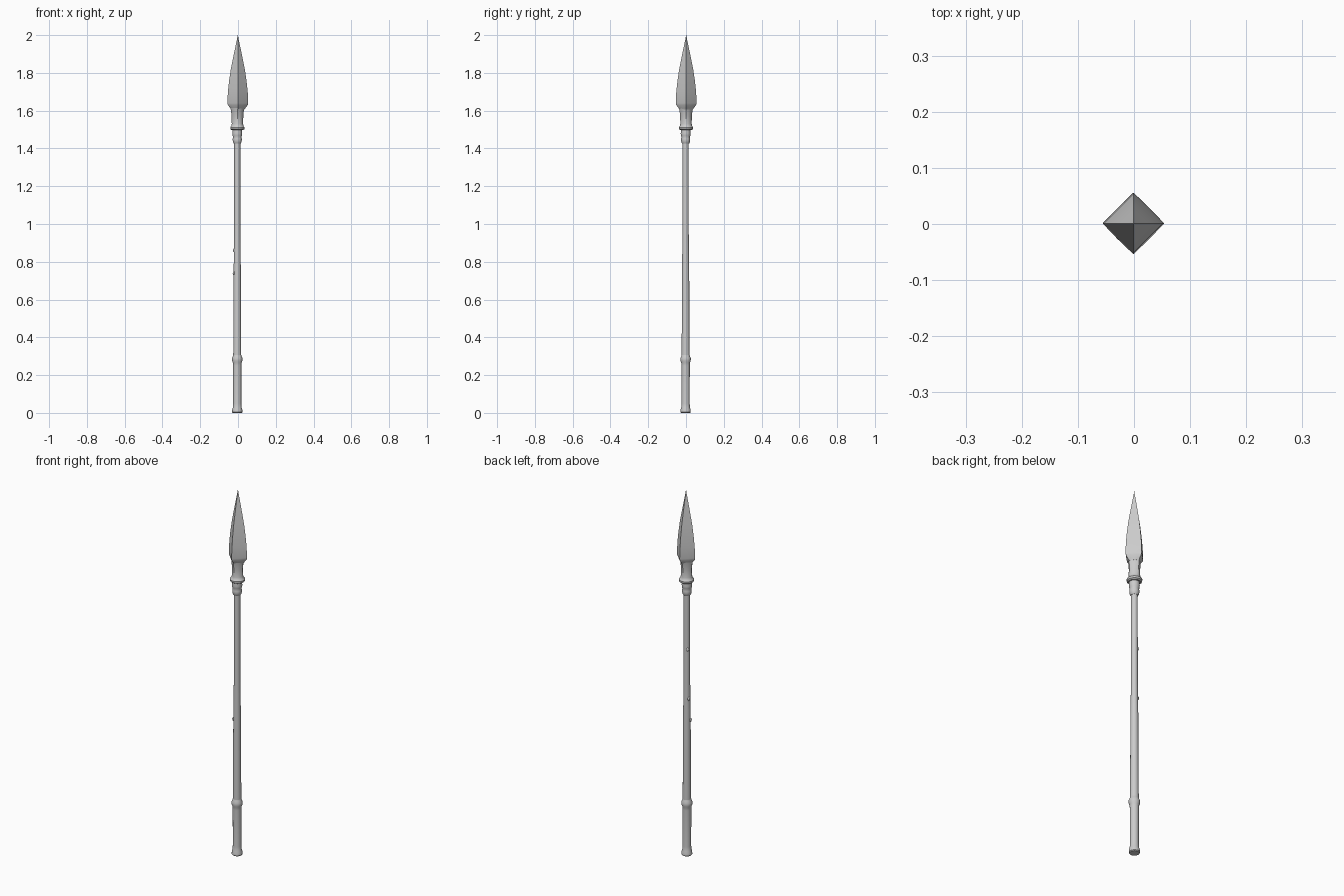
import bpy, bmesh, math

if "Cube" in bpy.data.objects:
    bpy.data.objects.remove(bpy.data.objects["Cube"])

def loft(name, rings, n=24, cx=-0.004, cy=-0.002):
    """Rings are (z, corner radius, k); k=0 is round, k=1 a diamond section."""
    bm = bmesh.new()
    loops = []
    for z, r, k in rings:
        loop = []
        for i in range(n):
            a = 2 * math.pi * i / n
            c, s = math.cos(a), math.sin(a)
            d = r * ((1 - k) + k / (abs(c) + abs(s)))
            loop.append(bm.verts.new((cx + d * c, cy + d * s, z)))
        loops.append(loop)
    for lo, hi in zip(loops, loops[1:]):
        for i in range(n):
            j = (i + 1) % n
            bm.faces.new((lo[i], lo[j], hi[j], hi[i]))
    bm.faces.new(loops[0][::-1])
    bm.faces.new(loops[-1])
    return finish(name, bm)

def finish(name, bm):
    me = bpy.data.meshes.new(name)
    bm.to_mesh(me)
    bm.free()
    ob = bpy.data.objects.new(name, me)
    bpy.context.collection.objects.link(ob)
    bpy.ops.object.select_all(action='DESELECT')
    ob.select_set(True)
    bpy.context.view_layer.objects.active = ob
    bpy.ops.object.shade_smooth_by_angle(angle=math.radians(35))
    return ob

def rounds(pairs):
    return [(z, r, 0) for z, r in pairs]

# four-edged blade
loft("blade", [(1.605, .034, .6), (1.615, .041, .8), (1.63, .053, .95), (1.64, .055, .97),
               (1.70, .0525, 1), (1.76, .046, 1), (1.82, .037, 1), (1.88, .025, 1),
               (1.94, .0125, 1), (1.98, .004, 1), (2.0, .0006, 1)], cx=-0.001, cy=0.001)

# faceted neck with flared foot
loft("neck", [(1.497, .030, 0), (1.502, .037, 0), (1.512, .038, 0), (1.518, .033, .1),
              (1.53, .030, .25), (1.57, .031, .4), (1.60, .034, .5), (1.615, .038, .6)],
     cx=-0.003, cy=0)

# stepped socket
loft("socket", rounds([(1.425, .018), (1.432, .022), (1.442, .024), (1.452, .024), (1.46, .022),
                       (1.468, .025), (1.48, .026), (1.49, .025), (1.505, .025)]))

# shaft, slightly thicker towards the foot
loft("shaft", rounds([(.26, .0215), (.5, .020), (.75, .019), (.95, .0165), (1.44, .016)]))

# lower grip, ring and foot cap
loft("grip", rounds([(.0, .024), (.004, .027), (.018, .0265), (.028, .023), (.05, .0215),
                     (.25, .022), (.265, .023), (.275, .027), (.29, .0275), (.30, .023),
                     (.31, .0205)]))

# small knots on the wooden shaft
for i, (z, ang, r) in enumerate([(.86, 160, .017), (1.13, 140, .0155), (.74, 200, .019)]):
    bm = bmesh.new()
    bmesh.ops.create_uvsphere(bm, u_segments=12, v_segments=8, radius=.007)
    a = math.radians(ang)
    for v in bm.verts:
        v.co.z *= 1.6
        v.co.x += -0.004 + (r - .001) * math.cos(a)
        v.co.y += -0.002 + (r - .001) * math.sin(a)
        v.co.z += z
    finish(f"knot_{i + 1}", bm)
